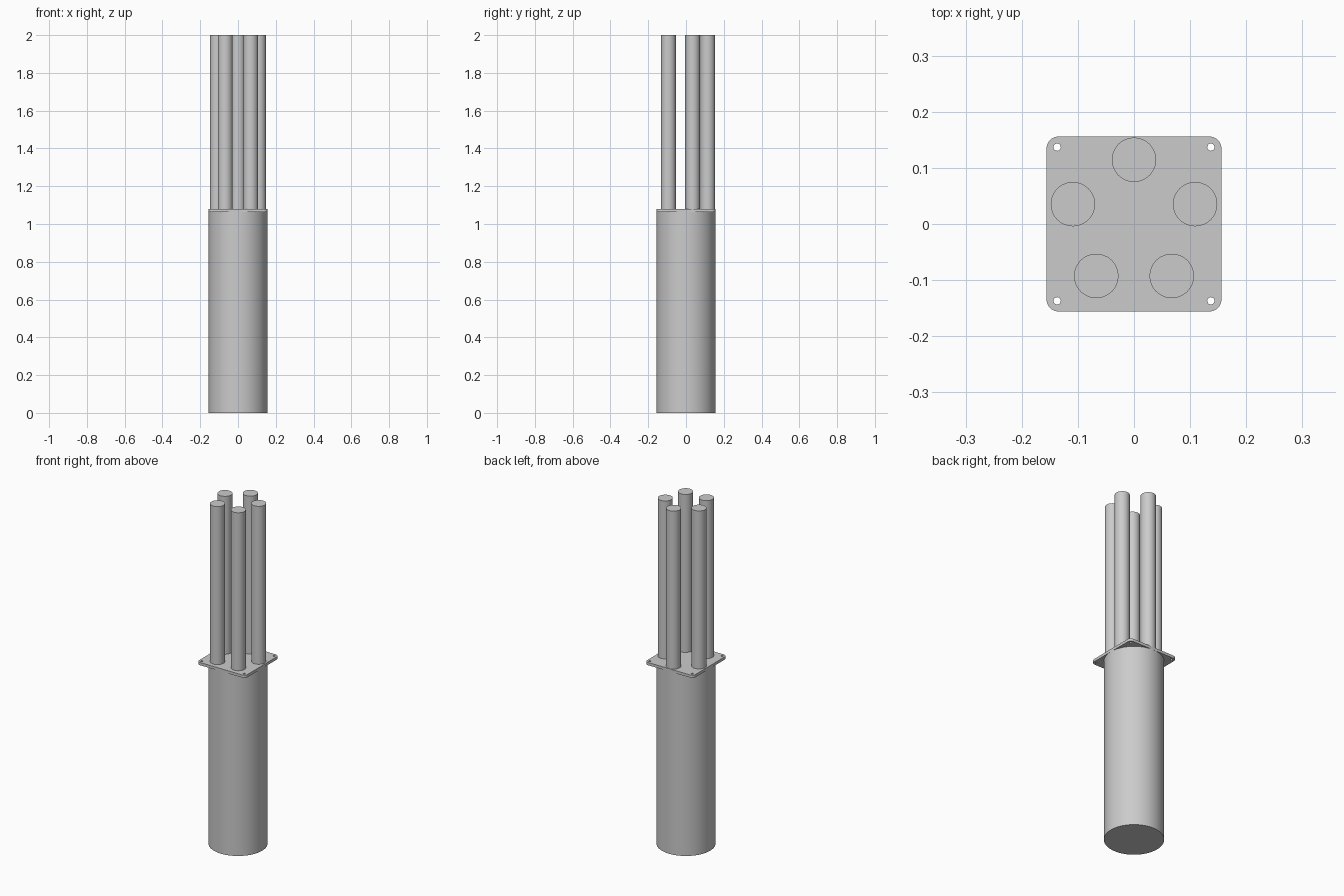
import bpy
from math import sin, cos, pi, radians

default = bpy.data.objects.get("Cube")
if default:
    bpy.data.objects.remove(default, do_unlink=True)

HALF = 0.156          # half width of plate and radius of body
PLATE_BOTTOM, PLATE_TOP = 1.063, 1.079
HOLE = 0.137          # hole distance from the centre lines

grey = bpy.data.materials.new("plain_grey")
grey.use_nodes = True
colour = (0.6, 0.6, 0.6, 1)
grey.diffuse_color = colour
grey.node_tree.nodes["Principled BSDF"].inputs["Base Color"].default_value = colour


def finish(obj, name):
    obj.name = name
    obj.data.materials.clear()
    obj.data.materials.append(grey)
    bpy.ops.object.select_all(action="DESELECT")
    obj.select_set(True)
    bpy.context.view_layer.objects.active = obj
    bpy.ops.object.shade_smooth_by_angle(angle=radians(30))


def rod(name, x, y, radius, bottom, top, sides):
    bpy.ops.mesh.primitive_cylinder_add(
        vertices=sides, radius=radius, depth=top - bottom,
        location=(x, y, (bottom + top) / 2))
    finish(bpy.context.object, name)


def arc(x, y, radius, start, sweep, steps):
    return [(x + radius * cos(start + sweep * i / steps),
             y + radius * sin(start + sweep * i / steps)) for i in range(steps + 1)]


def add_outline(curve, points):
    spline = curve.splines.new("POLY")
    spline.points.add(len(points) - 1)
    for point, (x, y) in zip(spline.points, points):
        point.co = (x, y, 0, 1)
    spline.use_cyclic_u = True


# Cylindrical body
rod("body", 0, 0, HALF, 0, PLATE_BOTTOM, 96)

# Square flange plate with rounded corners and four bolt holes
corners = [(1, 1), (-1, 1), (-1, -1), (1, -1)]
curve = bpy.data.curves.new("flange_plate", "CURVE")
curve.dimensions = "2D"
curve.fill_mode = "BOTH"
curve.extrude = (PLATE_TOP - PLATE_BOTTOM) / 2
bend = 0.022
outline = []
for i, (sx, sy) in enumerate(corners):
    outline += arc(sx * (HALF - bend), sy * (HALF - bend), bend, i * pi / 2, pi / 2, 8)
add_outline(curve, outline)
for sx, sy in corners:
    add_outline(curve, arc(sx * HOLE, sy * HOLE, 0.0065, 0, 2 * pi, 24)[:-1])
plate = bpy.data.objects.new("flange_plate", curve)
plate.location.z = (PLATE_BOTTOM + PLATE_TOP) / 2
bpy.context.collection.objects.link(plate)
bpy.ops.object.select_all(action="DESELECT")
plate.select_set(True)
bpy.context.view_layer.objects.active = plate
bpy.ops.object.convert(target="MESH")
finish(bpy.context.object, "flange_plate")

# Ring of five upright rods
for i in range(5):
    angle = pi / 2 + i * 2 * pi / 5
    rod(f"rod_{i + 1}", 0.1145 * cos(angle), 0.1145 * sin(angle), 0.0395, PLATE_TOP, 2, 48)
